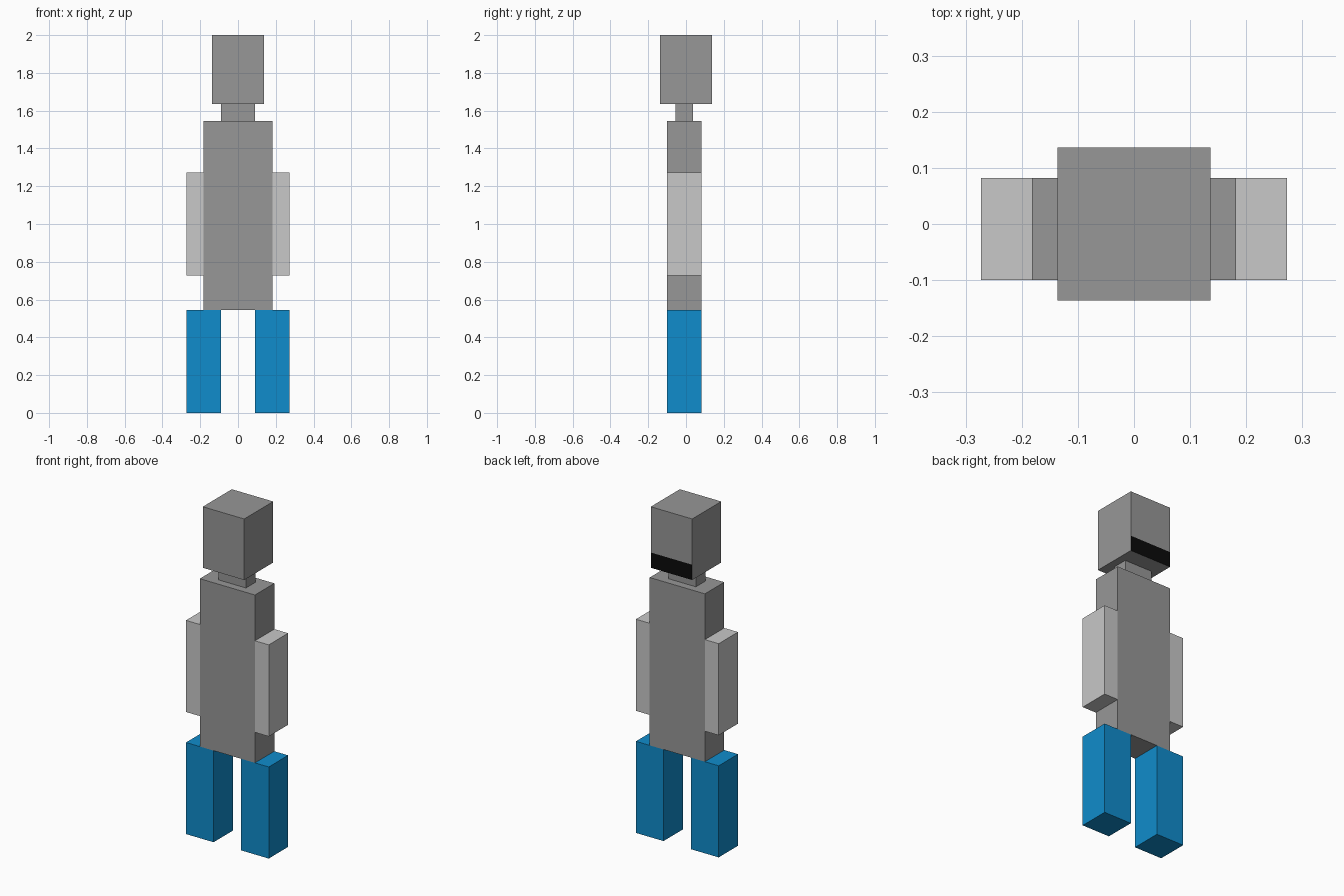
import bpy, bmesh
from mathutils import Vector

if "Cube" in bpy.data.objects:
    bpy.data.objects.remove(bpy.data.objects["Cube"])

U = 1 / 11  # block unit


def material(name, rgb):
    m = bpy.data.materials.new(name)
    m.diffuse_color = (*rgb, 1)
    m.use_nodes = True
    m.node_tree.nodes["Principled BSDF"].inputs["Base Color"].default_value = m.diffuse_color
    return m


grey = material("mid_grey", (0.31, 0.31, 0.31))
light = material("light_grey", (0.58, 0.58, 0.58))
blue = material("blue", (0.005, 0.262, 0.604))
black = material("black", (0.003, 0.003, 0.003))


def block(name, lo, hi, mats, band_z=None):
    """Box between two corners; band_z colours the back face below that height."""
    lo, hi = Vector(lo) * U, Vector(hi) * U
    bm = bmesh.new()
    bmesh.ops.create_cube(bm, size=1)
    bmesh.ops.scale(bm, vec=hi - lo, verts=bm.verts)
    bmesh.ops.translate(bm, vec=(lo + hi) / 2, verts=bm.verts)
    if band_z is not None:
        bmesh.ops.bisect_plane(bm, geom=bm.verts[:] + bm.edges[:] + bm.faces[:],
                               plane_co=(0, 0, band_z * U), plane_no=(0, 0, 1))
        bm.normal_update()
        for f in bm.faces:
            if f.normal.y > 0.5 and f.calc_center_median().z < band_z * U:
                f.material_index = 1
    me = bpy.data.meshes.new(name)
    bm.to_mesh(me)
    bm.free()
    for m in mats:
        me.materials.append(m)
    ob = bpy.data.objects.new(name, me)
    bpy.context.collection.objects.link(ob)
    return ob


BACK, FRONT = 0.9, -1.1  # depth shared by body and limbs

# Head with dark band low on the back, neck, torso
block("head", (-1.5, -1.5, 18), (1.5, 1.5, 22), [grey, black], band_z=19)
block("neck", (-1, -0.6, 17), (1, 0.4, 18), [grey])
block("torso", (-2, FRONT, 6), (2, BACK, 17), [grey])

# Arms and legs on both sides
for side, arm_x, leg_x in (("left", (-3, -2), (-3, -1)), ("right", (2, 3), (1, 3))):
    block(side + "_arm", (arm_x[0], FRONT, 8), (arm_x[1], BACK, 14), [light])
    block(side + "_leg", (leg_x[0], FRONT, 0), (leg_x[1], BACK, 6), [blue])
